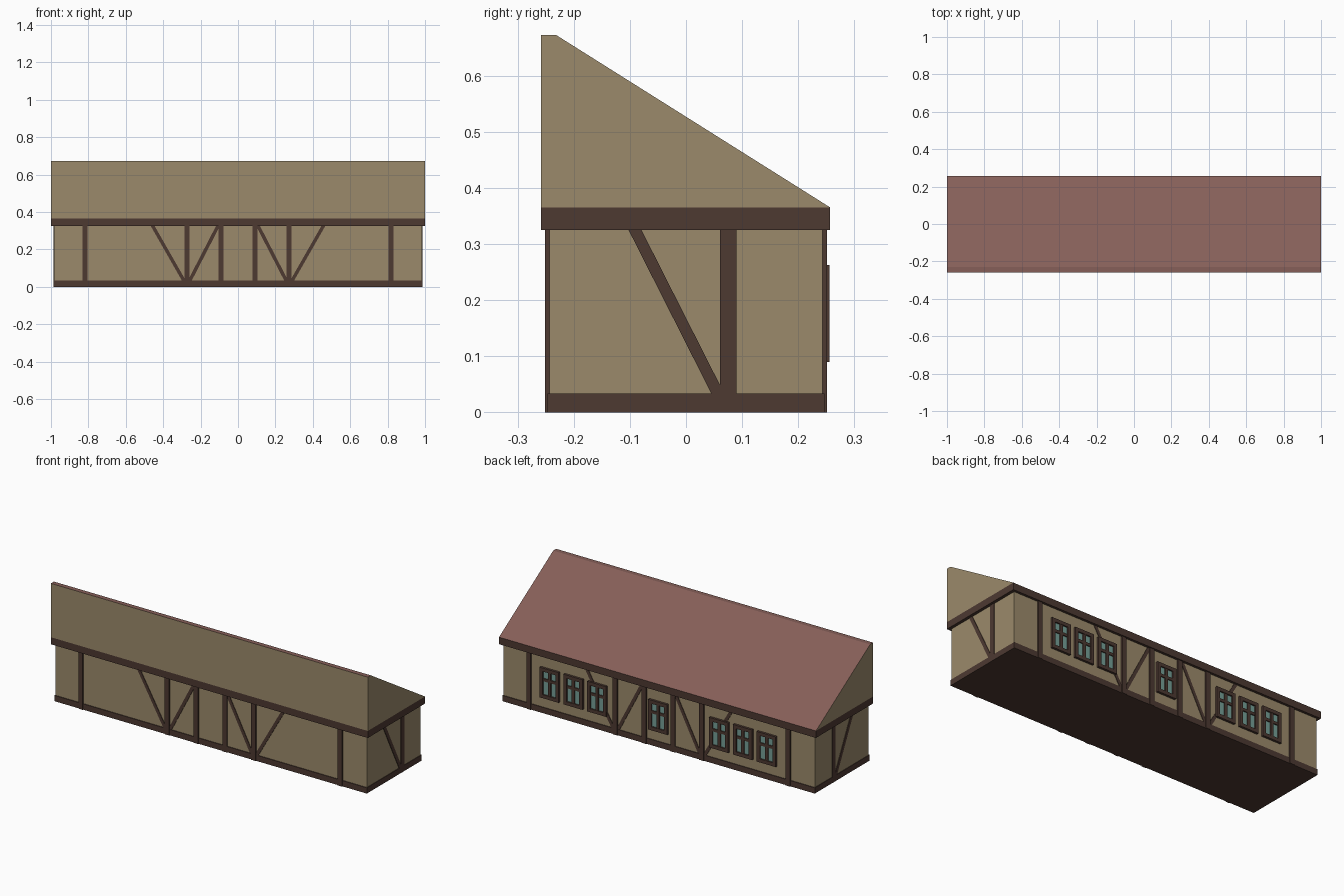
import bpy, bmesh

if "Cube" in bpy.data.objects:
    bpy.data.objects.remove(bpy.data.objects["Cube"])


def material(name, rgb):
    m = bpy.data.materials.new(name)
    m.diffuse_color = (*rgb, 1)
    m.use_nodes = True
    m.node_tree.nodes["Principled BSDF"].inputs["Base Color"].default_value = m.diffuse_color
    return m


PLASTER = material("tan plaster", (0.33, 0.255, 0.147))
TIMBER = material("dark timber", (0.074, 0.041, 0.031))
TILE = material("red roof", (0.238, 0.114, 0.098))
GLASS = material("teal glass", (0.18, 0.35, 0.31))


def prism(name, pts, axis, a, b, *mats):
    """Extrude a profile from a to b along x (profile y,z) or y (profile x,z)."""
    bm = bmesh.new()

    def place(p, d):
        return (d, p[0], p[1]) if axis == "x" else (p[0], d, p[1])
    lo = [bm.verts.new(place(p, a)) for p in pts]
    hi = [bm.verts.new(place(p, b)) for p in pts]
    bm.faces.new(lo)
    bm.faces.new(hi)
    n = len(pts)
    for i in range(n):
        bm.faces.new((lo[i], lo[(i + 1) % n], hi[(i + 1) % n], hi[i]))
    bmesh.ops.recalc_face_normals(bm, faces=bm.faces)
    # upward faces take the second material
    if len(mats) > 1:
        for f in bm.faces:
            f.material_index = int(f.normal.z > 0.3)
    me = bpy.data.meshes.new(name)
    bm.to_mesh(me)
    bm.free()
    for m in mats:
        me.materials.append(m)
    ob = bpy.data.objects.new(name, me)
    bpy.context.collection.objects.link(ob)
    return ob


def box(name, x0, x1, y0, y1, z0, z1, mat):
    return prism(name, [(x0, z0), (x1, z0), (x1, z1), (x0, z1)], "y", y0, y1, mat)


def brace(name, bottom, top, w, axis, a, b):
    """Slanted timber between the sill and the upper beam."""
    h = w / 2
    pts = [(bottom - h, 0.015), (bottom + h, 0.015), (top + h, 0.335), (top - h, 0.335)]
    return prism(name, pts, axis, a, b, TIMBER)


# Body, sill, eave beam and single-pitch roof
box("walls", -0.983, 0.983, -0.243, 0.243, 0.01, 0.345, PLASTER)
box("sill", -0.986, 0.986, -0.247, 0.247, 0, 0.033, TIMBER)
box("eave_beam", -1, 1, -0.258, 0.257, 0.325, 0.365, TIMBER)
prism("roof", [(-0.258, 0.365), (0.257, 0.365), (-0.231, 0.672), (-0.258, 0.672)],
      "x", -1, 1, PLASTER, TILE)

# Timber framing of the long sides
for side, s in (("front", -1), ("back", 1)):
    for x in (-0.818, -0.273, -0.091, 0.091, 0.273, 0.818):
        box(side + "_post", x - 0.014, x + 0.014, s * 0.235, s * 0.251, 0, 0.335, TIMBER)
    for m in (-1, 1):
        brace(side + "_outer_brace", m * 0.279, m * 0.462, 0.021, "y", s * 0.235, s * 0.246)
        brace(side + "_inner_brace", m * 0.267, m * 0.102, 0.021, "y", s * 0.235, s * 0.246)

# Timber framing of the two ends
for side, s in (("left", -1), ("right", 1)):
    prism(side + "_end_post", [(0.061, 0), (0.09, 0), (0.09, 0.335), (0.061, 0.335)],
          "x", s * 0.97, s * 0.9865, TIMBER)
    brace(side + "_end_brace", 0.066, -0.096, 0.023, "x", s * 0.97, s * 0.986)

# Windows on the back: frame bars around a glass plate
W, Z0, Z1, F = 0.06, 0.09, 0.262, 0.02
for x in (-0.685, -0.535, -0.385, 0, 0.385, 0.535, 0.685):
    box("window_glass", x - W + 0.005, x + W - 0.005, 0.24, 0.248, Z0 + 0.005, Z1 - 0.005, GLASS)
    for m in (-1, 1):
        c = x + m * (W - F / 2)
        box("window_jamb", c - F / 2, c + F / 2, 0.24, 0.256, Z0, Z1, TIMBER)
    for z in (Z0, Z1 - F):
        box("window_rail", x - W + F, x + W - F, 0.24, 0.256, z, z + F, TIMBER)
    box("window_mullion", x - 0.009, x + 0.009, 0.24, 0.254, Z0 + F, Z1 - F, TIMBER)
    box("window_transom", x - W + F, x + W - F, 0.24, 0.2535, 0.186, 0.202, TIMBER)
